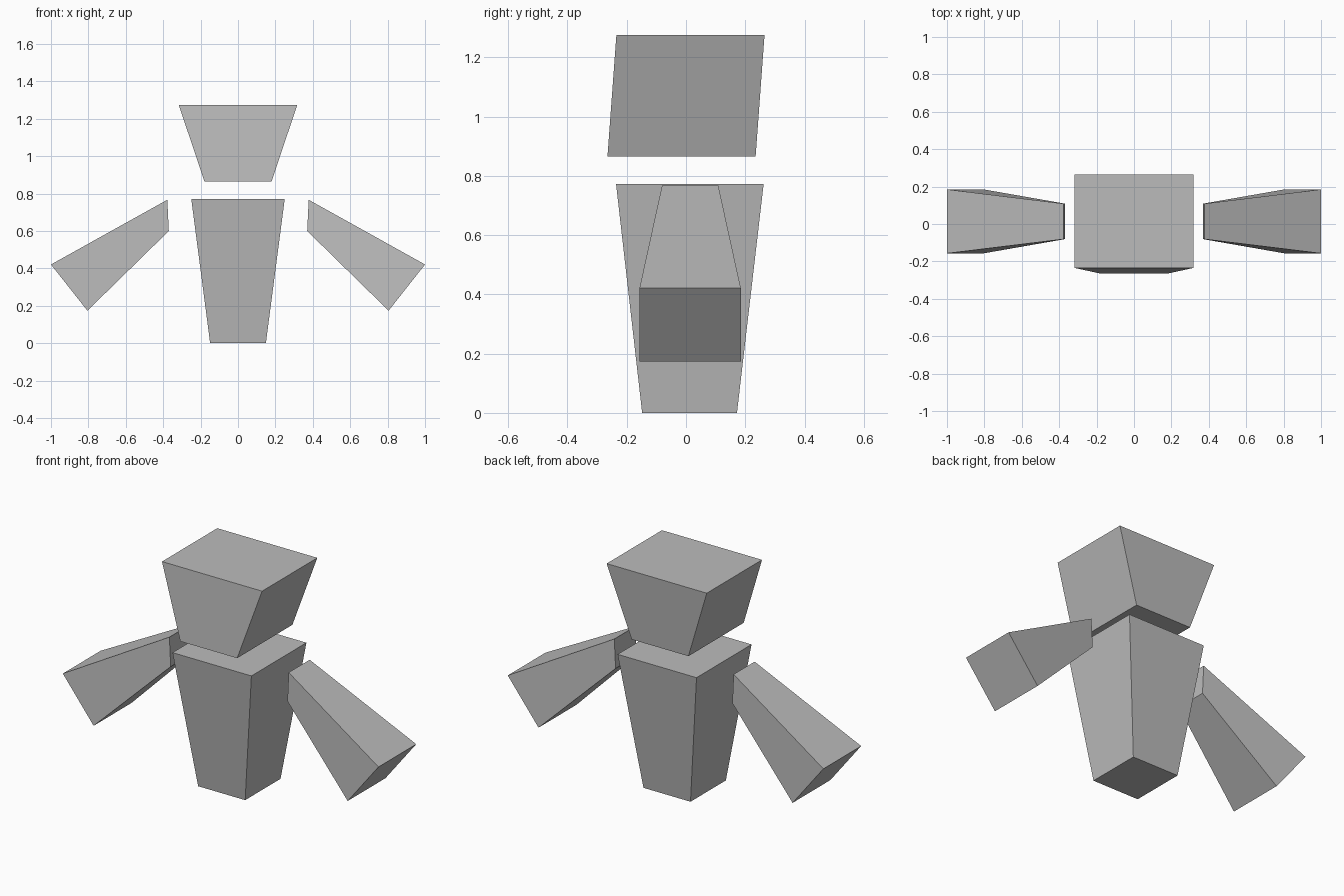
import bpy
import bmesh

cube = bpy.data.objects.get("Cube")
if cube:
    bpy.data.objects.remove(cube, do_unlink=True)

# Single plain grey material
GREY = (0.5, 0.5, 0.5, 1.0)
grey = bpy.data.materials.new("plain grey")
grey.use_nodes = True
grey.diffuse_color = GREY
grey.node_tree.nodes["Principled BSDF"].inputs["Base Color"].default_value = GREY


def rect(x, y0, y1, z):
    """Horizontal rectangle centred on x = 0."""
    return [(-x, y0, z), (x, y0, z), (x, y1, z), (-x, y1, z)]


def edge_pair(upper, lower, y0, y1):
    """Rectangle spanning y0..y1 between two (x, z) corners."""
    return [(upper[0], y0, upper[1]), (lower[0], y0, lower[1]),
            (lower[0], y1, lower[1]), (upper[0], y1, upper[1])]


def tapered_block(name, start, end):
    """Six-sided block joining two four-corner ends."""
    bm = bmesh.new()
    a = [bm.verts.new(p) for p in start]
    b = [bm.verts.new(p) for p in end]
    bm.faces.new(a)
    bm.faces.new(b)
    for i in range(4):
        j = (i + 1) % 4
        bm.faces.new((a[i], a[j], b[j], b[i]))
    bmesh.ops.recalc_face_normals(bm, faces=bm.faces)
    mesh = bpy.data.meshes.new(name)
    bm.to_mesh(mesh)
    bm.free()
    mesh.materials.append(grey)
    obj = bpy.data.objects.new(name, mesh)
    bpy.context.collection.objects.link(obj)
    return obj


# Head: flares upward and leans back slightly
tapered_block("head", rect(0.18, -0.265, 0.235, 0.866), rect(0.317, -0.235, 0.265, 1.275))

# Body: tapers down to a small flat base
tapered_block("body", rect(0.149, -0.148, 0.172, 0.0), rect(0.25, -0.236, 0.262, 0.772))

# Arms: narrow at the shoulder, wide at the hand
for side, name in ((1, "left_arm"), (-1, "right_arm")):
    shoulder = edge_pair((side * 0.378, 0.767), (side * 0.37, 0.6), -0.081, 0.109)
    hand = edge_pair((side * 1.0, 0.421), (side * 0.805, 0.174), -0.157, 0.185)
    tapered_block(name, shoulder, hand)
